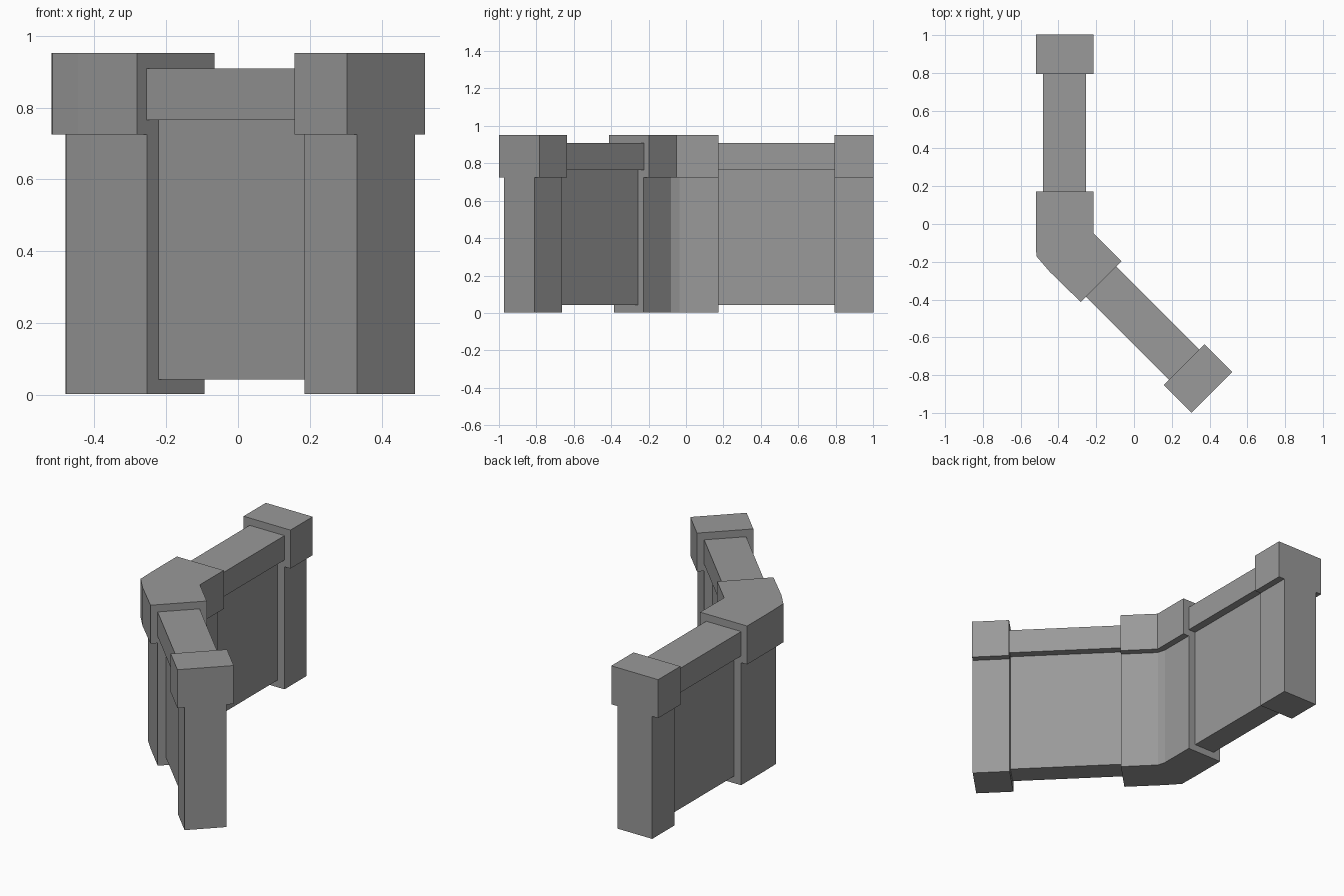
import bpy, bmesh, math
from mathutils import Vector

if "Cube" in bpy.data.objects:
    bpy.data.objects.remove(bpy.data.objects["Cube"])

# Dark stone grey shared by every part
stone = bpy.data.materials.new("dark_stone")
stone.diffuse_color = (0.32, 0.32, 0.32, 1)
stone.use_nodes = True
stone.node_tree.nodes["Principled BSDF"].inputs["Base Color"].default_value = stone.diffuse_color


def prism(name, outline, z0, z1):
    """Extrude a plan outline between two heights."""
    bm = bmesh.new()
    face = bm.faces.new([bm.verts.new((x, y, z0)) for x, y in outline])
    top = bmesh.ops.extrude_face_region(bm, geom=[face])["geom"]
    verts = [v for v in top if isinstance(v, bmesh.types.BMVert)]
    bmesh.ops.translate(bm, verts=verts, vec=(0, 0, z1 - z0))
    bmesh.ops.recalc_face_normals(bm, faces=bm.faces)
    mesh = bpy.data.meshes.new(name)
    bm.to_mesh(mesh)
    bm.free()
    mesh.materials.append(stone)
    obj = bpy.data.objects.new(name, mesh)
    bpy.context.collection.objects.link(obj)
    return obj


def leg_block(name, start, angle, a, b, width, z0, z1):
    """Box along a wall leg from distance a to b, centred on the leg axis."""
    d = Vector((math.cos(angle), math.sin(angle)))
    n = Vector((-d.y, d.x)) * width / 2
    s = Vector(start)
    prism(name, [s + d * a - n, s + d * b - n, s + d * b + n, s + d * a + n], z0, z1)


CAP_W, POST_W, PANEL_W = 0.306, 0.228, 0.135
CAP_Z, TOP = 0.725, 0.952
SPAN, POST_L = 0.622, 0.207

# Two wall legs leaving the corner pillar, each closed by an end pillar
for side, start, angle in (("straight", (-0.367, 0.173), math.radians(90)),
                           ("angled", (-0.174, -0.305), math.radians(-45))):
    leg_block(side + "_wall_panel", start, angle, 0, SPAN, PANEL_W, 0.043, 0.765)
    leg_block(side + "_wall_coping", start, angle, 0, SPAN, POST_W, 0.765, 0.909)
    leg_block(side + "_end_post", start, angle, SPAN, SPAN + POST_L, POST_W, 0.002, CAP_Z)
    leg_block(side + "_end_cap", start, angle, SPAN, SPAN + POST_L, CAP_W, CAP_Z, TOP)

# Bent corner pillar with a rounded elbow
prism("corner_post", [(-0.481, 0.173), (-0.481, -0.05), (-0.479, -0.155), (-0.41, -0.23),
                      (-0.254, -0.386), (-0.094, -0.226), (-0.24, -0.08),
                      (-0.253, -0.035), (-0.253, 0.173)], 0.002, CAP_Z)
prism("corner_cap", [(-0.520, 0.173), (-0.520, -0.05), (-0.517, -0.17), (-0.445, -0.254),
                     (-0.282, -0.413), (-0.066, -0.197), (-0.214, -0.05),
                     (-0.214, 0.173)], CAP_Z, TOP)
